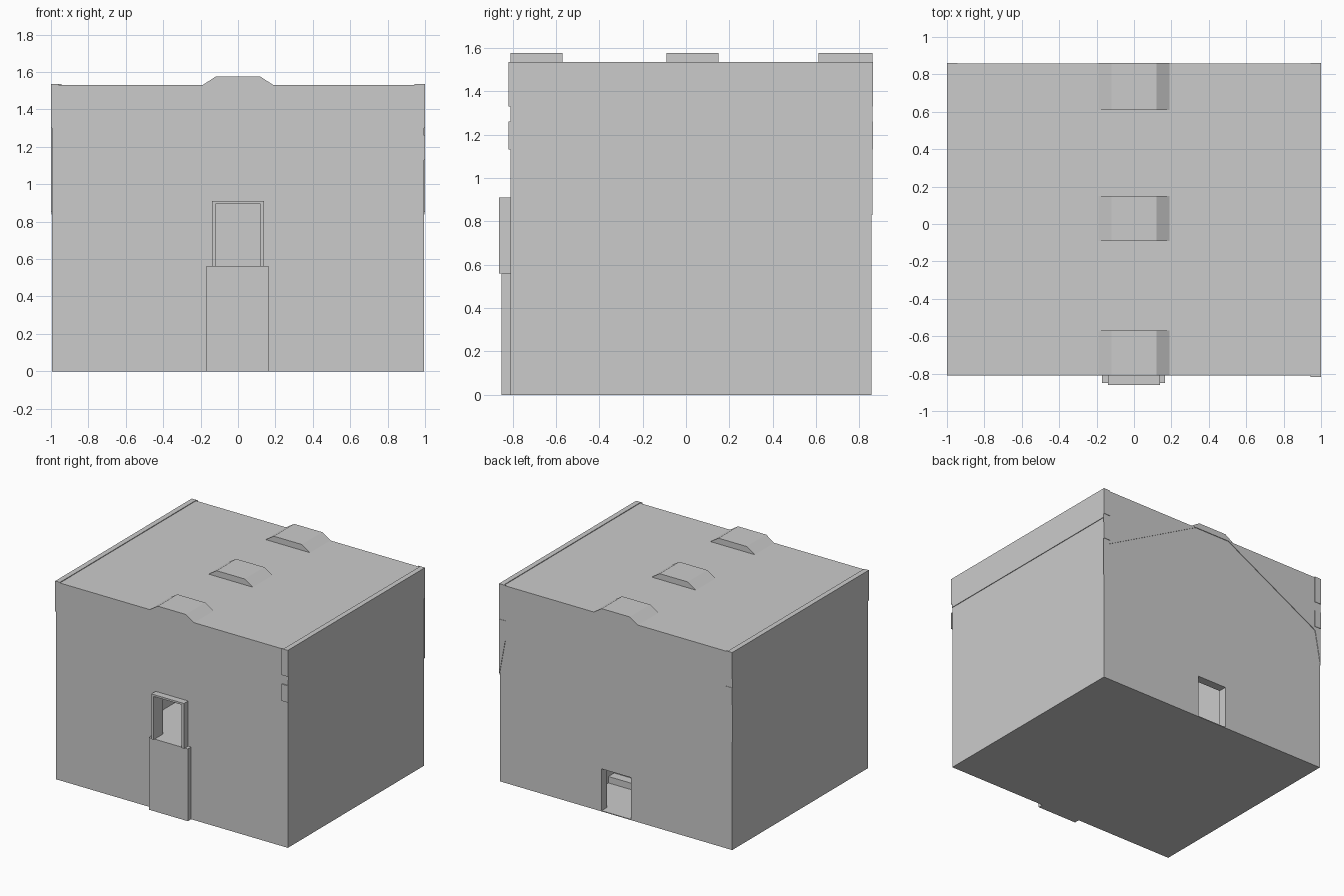
import bpy, bmesh

if "Cube" in bpy.data.objects:
    bpy.data.objects.remove(bpy.data.objects["Cube"])


def finish(name, bm):
    bmesh.ops.recalc_face_normals(bm, faces=bm.faces)
    mesh = bpy.data.meshes.new(name)
    bm.to_mesh(mesh)
    bm.free()
    ob = bpy.data.objects.new(name, mesh)
    bpy.context.collection.objects.link(ob)
    return ob


def prism(name, profile, y0, y1):
    """Extrude an x/z outline along y."""
    bm = bmesh.new()
    a = [bm.verts.new((x, y0, z)) for x, z in profile]
    b = [bm.verts.new((x, y1, z)) for x, z in profile]
    n = len(profile)
    bm.faces.new(a)
    bm.faces.new(b[::-1])
    for i in range(n):
        j = (i + 1) % n
        bm.faces.new((a[i], b[i], b[j], a[j]))
    return finish(name, bm)


def box(name, x0, x1, y0, y1, z0, z1):
    return prism(name, [(x0, z0), (x1, z0), (x1, z1), (x0, z1)], y0, y1)


def cut(target, cutter):
    mod = target.modifiers.new("opening", 'BOOLEAN')
    mod.operation = 'DIFFERENCE'
    mod.solver = 'EXACT'
    mod.object = cutter
    bpy.context.view_layer.objects.active = target
    bpy.ops.object.modifier_apply(modifier=mod.name)
    bpy.data.objects.remove(cutter)


FRONT, BACK, TOP, FLOOR = -0.81, 0.855, 1.53, 0.006

# Hollow building with a front window and a back doorway
walls = box("walls", -0.995, 0.995, FRONT, BACK, 0, TOP)
cut(walls, box("hall_cutter", -0.35, 0.35, -0.75, 0.79, FLOOR, 1.2))
cut(walls, box("window_cutter", -0.12, 0.12, -1, -0.7, 0.56, 0.895))
cut(walls, box("door_cutter", -0.125, 0.125, 0.7, 1, FLOOR, 0.33))

# Staircase climbing from the doorway to the window landing
landing_steps = 10
outline_y, rise, run = 0.45, 0.056, 0.07
for i in range(landing_steps):
    y1 = outline_y - i * run
    y0 = y1 - run if i < landing_steps - 1 else -0.75
    box(f"stair_{i + 1}", -0.35, 0.35, y0, y1, FLOOR, (i + 1) * rise)

# Front buttress and window surround
box("front_buttress", -0.17, 0.165, -0.85, FRONT, 0, 0.56)
prism("window_surround", [(-0.14, 0.56), (-0.12, 0.56), (-0.12, 0.895), (0.12, 0.895),
                          (0.12, 0.56), (0.14, 0.56), (0.14, 0.91), (-0.14, 0.91)],
      -0.862, FRONT)

# Ridge blocks on the roof
ridge = [(-0.19, TOP), (0.19, TOP), (0.12, 1.575), (-0.12, 1.575)]
for i, (y0, y1) in enumerate([(FRONT, -0.57), (-0.09, 0.15), (0.61, 0.86)]):
    prism(f"ridge_block_{i + 1}", ridge, y0, y1)

# Side copings, upper side cladding, corner plates and back gable panels
for s, side in ((1, "right"), (-1, "left")):
    box(f"coping_{side}", *sorted((s * 0.96, s)), FRONT, BACK, TOP, 1.535)
    box(f"upper_cladding_{side}", *sorted((s * 0.995, s)), FRONT, BACK, 1.3, TOP)
    prism(f"gable_panel_{side}", [(s * 0.15, TOP), (s * 0.95, 1.1), (s, 0.83), (s, TOP)],
          BACK, 0.859)
    for z0, z1 in ((1.13, 1.26), (1.33, 1.535)):
        xs = sorted((s * 0.945, s))
        box(f"back_corner_plate_{side}", *xs, BACK, 0.862, z0, z1)
        if s > 0:
            box("front_corner_plate", *xs, -0.818, FRONT, z0, z1)
